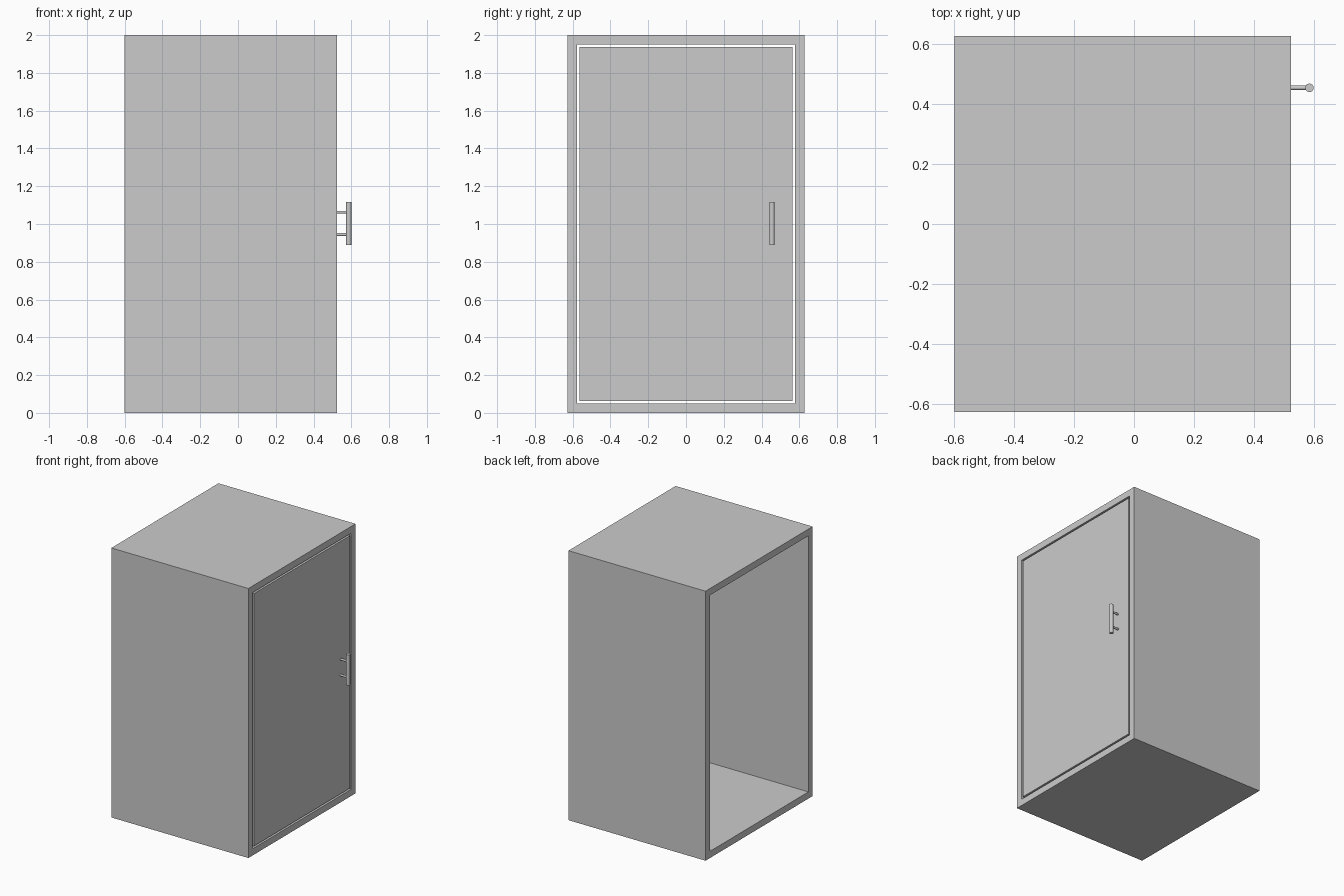
import bpy
import bmesh
from math import pi
from mathutils import Matrix, Vector

cube = bpy.data.objects.get("Cube")
if cube:
    bpy.data.objects.remove(cube, do_unlink=True)

# Single flat grey
grey = bpy.data.materials.new("plain grey")
grey.use_nodes = True
colour = (0.6, 0.6, 0.6, 1)
grey.diffuse_color = colour
grey.node_tree.nodes["Principled BSDF"].inputs["Base Color"].default_value = colour

BACK, FACE = -0.6, 0.525      # open end and door face
HALF_W, HEIGHT = 0.628, 2.0
WALL, GAP, DOOR = 0.05, 0.013, 0.05


def finish(name, bm):
    bmesh.ops.recalc_face_normals(bm, faces=bm.faces)
    mesh = bpy.data.meshes.new(name)
    bm.to_mesh(mesh)
    bm.free()
    mesh.materials.append(grey)
    obj = bpy.data.objects.new(name, mesh)
    bpy.context.collection.objects.link(obj)
    return obj


def box(name, low, high):
    low, high = Vector(low), Vector(high)
    bm = bmesh.new()
    place = Matrix.Translation((low + high) / 2) @ Matrix.Diagonal((*(high - low), 1))
    bmesh.ops.create_cube(bm, size=1, matrix=place)
    return finish(name, bm)


def rod(name, centre, radius, length, turn=0):
    bm = bmesh.new()
    place = Matrix.Translation(centre) @ Matrix.Rotation(turn, 4, "Y")
    bmesh.ops.create_cone(bm, cap_ends=True, segments=32, radius1=radius,
                          radius2=radius, depth=length, matrix=place)
    obj = finish(name, bm)
    bpy.ops.object.select_all(action="DESELECT")
    obj.select_set(True)
    bpy.context.view_layer.objects.active = obj
    bpy.ops.object.shade_smooth_by_angle()
    return obj


def outline(bm, x, inset):
    w = HALF_W - inset
    return [bm.verts.new((x, y, z)) for y, z in
            ((-w, inset), (w, inset), (w, HEIGHT - inset), (-w, HEIGHT - inset))]


# Cabinet shell: a rectangular tube, open through from back to door
bm = bmesh.new()
loops = [outline(bm, BACK, 0), outline(bm, FACE, 0),
         outline(bm, FACE, WALL), outline(bm, BACK, WALL)]
for a, b in zip(loops, loops[1:] + loops[:1]):
    for i in range(4):
        j = (i + 1) % 4
        bm.faces.new((a[i], a[j], b[j], b[i]))
finish("cabinet_shell", bm)

# Door panel, set flush in the opening with a narrow gap all round
edge = WALL + GAP
box("door_panel", (FACE - DOOR, edge - HALF_W, edge), (FACE, HALF_W - edge, HEIGHT - edge))

# Bar handle on two posts
BAR_X, BAR_Y, BAR_Z = 0.586, 0.455, 1.003
rod("handle_bar", (BAR_X, BAR_Y, BAR_Z), 0.014, 0.227)
for name, side in (("upper", 1), ("lower", -1)):
    rod(f"{name}_handle_post", ((FACE + BAR_X) / 2, BAR_Y, BAR_Z + side * 0.059),
        0.0075, BAR_X - FACE, pi / 2)
